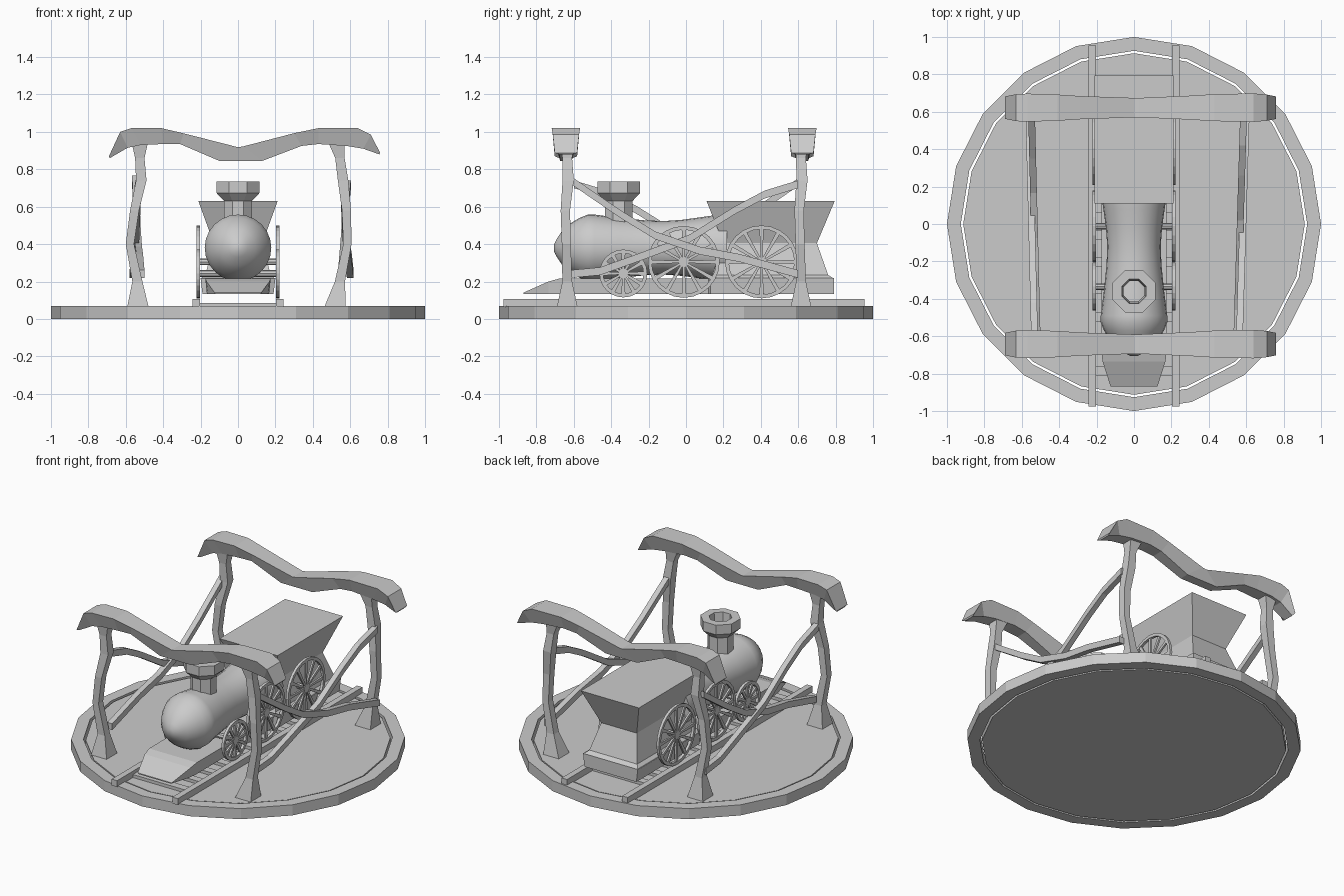
import bpy, bmesh
from math import sin, cos, pi

if "Cube" in bpy.data.objects:
    bpy.data.objects.remove(bpy.data.objects["Cube"])


def loft(bm, sections, wrap=False):
    """Skin closed cross-sections; cap the ends or wrap round to the start."""
    rows = [[bm.verts.new(p) for p in s] for s in sections]
    n = len(rows[0])
    pairs = list(zip(rows, rows[1:])) + ([(rows[-1], rows[0])] if wrap else [])
    for a, b in pairs:
        for i in range(n):
            j = (i + 1) % n
            bm.faces.new((a[i], a[j], b[j], b[i]))
    if not wrap:
        bm.faces.new(rows[0])
        bm.faces.new(rows[-1])


def finish(name, bm, smooth=None):
    bmesh.ops.recalc_face_normals(bm, faces=bm.faces)
    me = bpy.data.meshes.new(name)
    bm.to_mesh(me)
    bm.free()
    ob = bpy.data.objects.new(name, me)
    bpy.context.collection.objects.link(ob)
    if smooth:
        bpy.ops.object.select_all(action='DESELECT')
        bpy.context.view_layer.objects.active = ob
        ob.select_set(True)
        bpy.ops.object.shade_smooth_by_angle(angle=smooth)
    return ob


def part(name, sections, wrap=False, smooth=None):
    bm = bmesh.new()
    loft(bm, sections, wrap)
    return finish(name, bm, smooth)


def ring(c, r, n, axis, phase=0.0):
    """Regular polygon round an axis."""
    out = []
    for i in range(n):
        t = 2 * pi * i / n + phase
        u, v = r * cos(t), r * sin(t)
        x, y, z = c
        out.append({'x': (x, y + u, z + v), 'y': (x + u, y, z + v),
                    'z': (x + u, y + v, z)}[axis])
    return out


def rect(x0, x1, y0, y1, z):
    return [(x0, y0, z), (x1, y0, z), (x1, y1, z), (x0, y1, z)]


def box(name, x0, x1, y0, y1, z0, z1):
    return part(name, [rect(x0, x1, y0, y1, z0), rect(x0, x1, y0, y1, z1)])


# Base: disc inside a separate rim
part("base_disc", [ring((0, 0, z), 0.913, 20, 'z') for z in (0, 0.065)])
part("base_rim", [ring((0, 0, z), r, 20, 'z') for r, z in
                  ((1, 0), (1, 0.07), (0.926, 0.07), (0.926, 0))], wrap=True)

# Track
for s, side in ((-1, "left"), (1, "right")):
    box(side + "_rail", s * 0.222 - 0.02, s * 0.222 + 0.02, -0.975, 0.955, 0.065, 0.107)
for i in range(11):
    y = -0.785 + i * 0.145
    box("sleeper", -0.205, 0.205, y - 0.025, y + 0.025, 0.06, 0.085)

# Engine frame with sloping cowcatcher nose
frame = [(-0.87, 0.125, 0.14), (-0.735, 0.168, 0.2), (-0.68, 0.175, 0.215),
         (0.12, 0.175, 0.215), (0.13, 0.2, 0.218), (0.79, 0.2, 0.218)]
part("engine_frame", [[(-w * 0.95, y, 0.133), (w * 0.95, y, 0.133), (w, y, t), (-w, y, t)]
                      for y, w, t in frame])

# Boiler with waist and domed nose
boiler = [(0.02, -0.705), (0.05, -0.69), (0.095, -0.66), (0.13, -0.62), (0.16, -0.57),
          (0.178, -0.525), (0.178, -0.49), (0.16, -0.35), (0.147, -0.22), (0.143, -0.12),
          (0.15, -0.02), (0.164, 0.08), (0.178, 0.18), (0.178, 0.22)]
part("boiler", [ring((0, y, 0.38), r, 24, 'y') for r, y in boiler], smooth=0.6)

# Hollow octagonal chimney
chimney = [(0.08, 0.49), (0.08, 0.63), (0.123, 0.672), (0.123, 0.735),
           (0.07, 0.735), (0.06, 0.62), (0.06, 0.5)]
part("chimney", [ring((0, -0.36, z), r, 8, 'z', pi / 8) for r, z in chimney])

# Tender / cab with pinched waist
part("tender", [rect(-w, w, y0, y1, z) for w, y0, y1, z in
                ((0.2, 0.13, 0.79, 0.215), (0.175, 0.14, 0.76, 0.235),
                 (0.13, 0.2, 0.7, 0.405), (0.212, 0.11, 0.795, 0.63))])


# Spoked wheels
def wheel(name, x, y, z, r, spokes=12):
    bm = bmesh.new()
    h = 0.009
    loft(bm, [ring((x + d, y, z), q, 24, 'x') for d, q in
              ((-h, r), (h, r), (h, r - 0.02), (-h, r - 0.02))], wrap=True)
    loft(bm, [ring((x + d, y, z), 0.028, 12, 'x') for d in (-h, h)])
    for i in range(spokes):
        t = 2 * pi * i / spokes
        c, s = cos(t), sin(t)
        secs = []
        for q, w in ((0.02, 0.006), (r - 0.015, 0.011)):
            secs.append([(x + d, y + q * c - e * s, z + q * s + e * c)
                         for d, e in ((-0.006, -w), (0.006, -w), (0.006, w), (-0.006, w))])
        loft(bm, secs)
    finish(name, bm)


for y, z, r, label in ((-0.335, 0.243, 0.128, "front"), (-0.012, 0.305, 0.192, "middle"),
                       (0.404, 0.305, 0.195, "rear")):
    for s, side in ((-1, "left"), (1, "right")):
        wheel(f"{side}_{label}_wheel", s * 0.212, y, z, r)
    part(label + "_axle", [ring((x, y, z), 0.018, 8, 'x') for x in (-0.21, 0.21)])

# Crooked posts: height, left x, right x, half width, y offset, half depth
posts = [(0.06, -0.535, 0.518, 0.058, 0, 0.056), (0.2, -0.538, 0.545, 0.027, 0, 0.026),
         (0.4, -0.578, 0.585, 0.022, -0.005, 0.024), (0.58, -0.553, 0.58, 0.024, -0.01, 0.025),
         (0.74, -0.517, 0.562, 0.028, 0.005, 0.03), (0.86, -0.525, 0.545, 0.025, 0, 0.026),
         (0.95, -0.525, 0.525, 0.045, 0, 0.038)]
for yc, end in ((-0.635, "front"), (0.615, "back")):
    for k, side in ((1, "left"), (2, "right")):
        part(f"{end}_{side}_post", [rect(p[k] - p[3], p[k] + p[3], yc + p[4] - p[5],
                                         yc + p[4] + p[5], p[0]) for p in posts])

# Wavy top beams: top x, top z, bottom x, bottom z, half width
beam = [(-0.69, 0.87, -0.685, 0.86, 0.06), (-0.63, 1.0, -0.59, 0.915, 0.072),
        (-0.57, 1.02, -0.52, 0.93, 0.075), (-0.41, 1.02, -0.4, 0.935, 0.07),
        (-0.29, 0.992, -0.31, 0.935, 0.062), (0, 0.918, -0.1, 0.845, 0.052),
        (0.03, 0.923, 0.13, 0.845, 0.052), (0.3, 0.993, 0.34, 0.925, 0.064),
        (0.43, 1.02, 0.43, 0.935, 0.072), (0.64, 1.02, 0.58, 0.925, 0.076),
        (0.71, 0.985, 0.67, 0.91, 0.07), (0.76, 0.888, 0.755, 0.88, 0.06)]
for yc, end in ((-0.642, "front"), (0.622, "back")):
    part(end + "_top_beam", [[(a, yc - w, z), (a, yc + w, z), (b, yc + w * 0.6, q),
                              (b, yc - w * 0.6, q)] for a, z, b, q, w in beam])

# Crossed braces, the left pair being the right pair turned half round
falling = [(-0.62, 0.745), (-0.35, 0.56), (-0.165, 0.447), (0.075, 0.365),
           (0.29, 0.325), (0.6, 0.24)]
rising = [(-0.62, 0.24), (-0.46, 0.255), (-0.25, 0.33), (0.02, 0.43),
          (0.26, 0.58), (0.42, 0.665), (0.6, 0.72)]
for s, side, mid, slope in ((1, "right", 0.575, 0.03), (-1, "left", -0.54, -0.025)):
    for path, kind, off in ((falling, "falling", 0.007), (rising, "rising", -0.007)):
        secs = []
        for y, z in path:
            y *= s
            x = mid + slope * y + off
            secs.append([(x - 0.018, y, z - 0.021), (x + 0.018, y, z - 0.021),
                         (x + 0.018, y, z + 0.021), (x - 0.018, y, z + 0.021)])
        part(f"{side}_{kind}_brace", secs)
